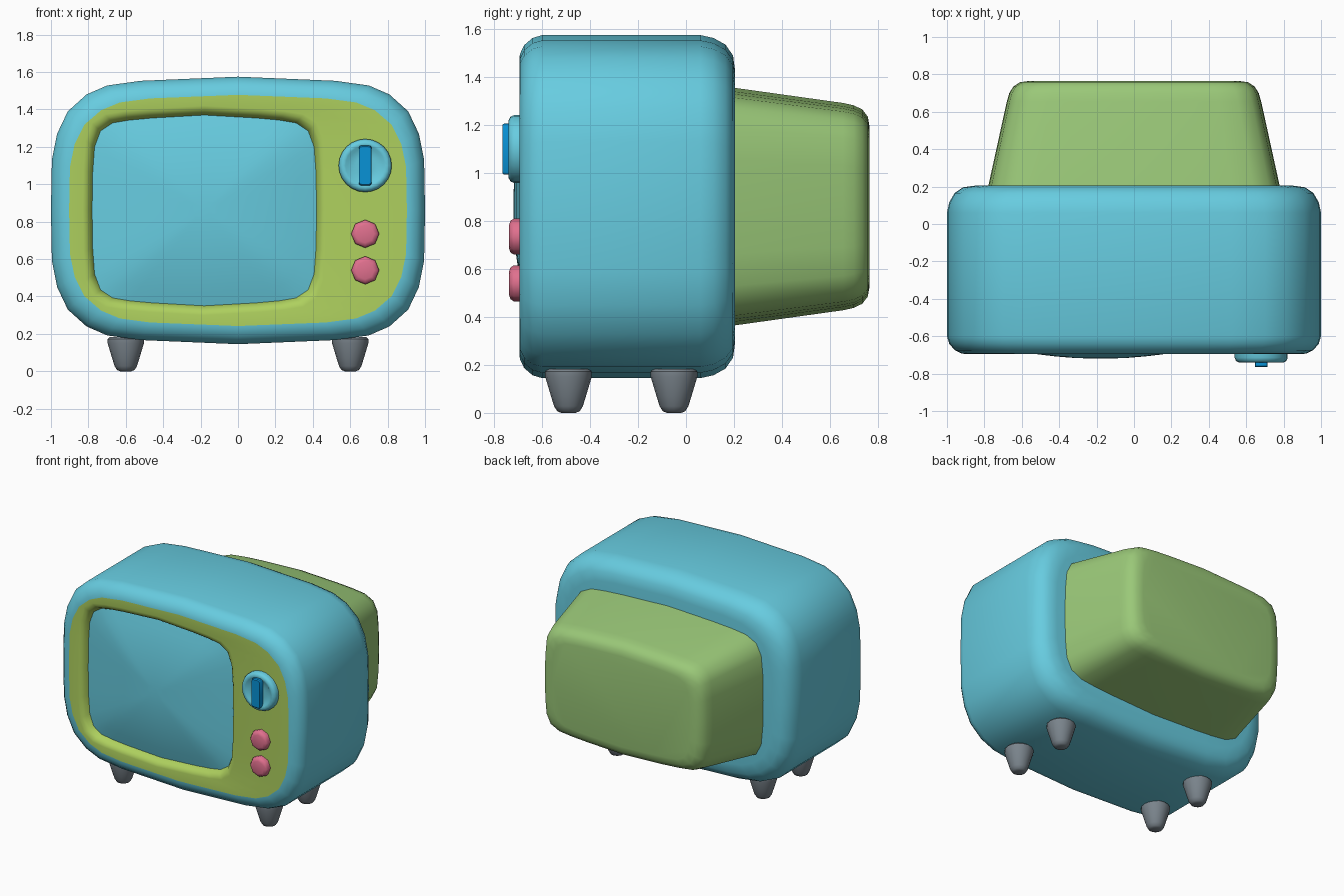
import bpy, math

if "Cube" in bpy.data.objects:
    bpy.data.objects.remove(bpy.data.objects["Cube"])


def material(name, r, g, b):
    m = bpy.data.materials.new(name)
    lin = [((c / 255 + 0.055) / 1.055) ** 2.4 for c in (r, g, b)]
    m.diffuse_color = (*lin, 1)
    m.use_nodes = True
    m.node_tree.nodes["Principled BSDF"].inputs["Base Color"].default_value = m.diffuse_color
    return m


BLUE = material("light blue", 103, 204, 224)
LIME = material("lime green", 174, 208, 94)
GREEN = material("soft green", 154, 200, 120)
PINK = material("pink", 224, 112, 142)
GREY = material("grey", 122, 132, 140)
DEEP = material("deep blue", 8, 146, 214)


def outline(quarter):
    """Mirror a quarter outline into a full counterclockwise loop."""
    top = quarter + [(-x, z) for x, z in reversed(quarter[:-1])]
    return top + [(-x, -z) for x, z in top[1:-1]]


def circle(n, start=0.0):
    return [(math.cos(start + math.tau * i / n), math.sin(start + math.tau * i / n)) for i in range(n)]


def loft(name, shape, rings, mat, upright=False, cap_start=True, cap_end=True, angle=42):
    """Skin rings (u, v centre, depth, u scale, v scale); ordered back to front, or bottom to top."""
    verts, faces, n = [], [], len(shape)
    for cu, cv, d, su, sv in rings:
        for u, v in shape:
            a, b = cu + u * su, cv + v * sv
            verts.append((a, b, d) if upright else (a, d, b))
    for k in range(len(rings) - 1):
        for i in range(n):
            j = (i + 1) % n
            faces.append((k * n + i, k * n + j, k * n + n + j, k * n + n + i))
    if cap_start:
        faces.append(tuple(reversed(range(n))))
    if cap_end:
        faces.append(tuple(range(len(verts) - n, len(verts))))
    me = bpy.data.meshes.new(name)
    me.from_pydata(verts, [], faces)
    me.materials.append(mat)
    me.polygons.foreach_set("use_smooth", [True] * len(me.polygons))
    me.set_sharp_from_angle(angle=math.radians(angle))
    ob = bpy.data.objects.new(name, me)
    bpy.context.collection.objects.link(ob)
    return ob


ZC = 0.86
body_shape = outline([(1, 0), (0.995, 0.27), (0.967, 0.41), (0.91, 0.53), (0.81, 0.62),
                      (0.70, 0.668), (0.52, 0.693), (0, 0.715)])
screen_shape = outline([(0.6, 0), (0.597, 0.2), (0.587, 0.34), (0.555, 0.425), (0.49, 0.468),
                        (0.40, 0.483), (0.28, 0.494), (0, 0.51)])


def body_ring(y, d):
    return (0, ZC, y, 1 - d, 1 - d / 0.715)


def screen_ring(y, d):
    return (-0.18, ZC, y, 1 + d / 0.6, 1 + d / 0.51)


# Cabinet with rounded front and back edges
loft("cabinet", body_shape, [body_ring(*p) for p in (
    (0.205, 0.15), (0.196, 0.085), (0.165, 0.04), (0.115, 0.012), (0.06, 0), (-0.60, 0),
    (-0.64, 0.012), (-0.675, 0.042), (-0.692, 0.078), (-0.695, 0.097))], BLUE, cap_end=False)

# Front panel rolling into the screen opening: bridge outer outline to opening outline
panel = loft("front_panel", screen_shape, [screen_ring(*p) for p in (
    (-0.695, 0), (-0.695, 0.05), (-0.691, 0.032), (-0.675, 0.014), (-0.655, 0.004), (-0.63, -0.006))],
    LIME, cap_start=False, cap_end=False)
_, cz, y, su, sv = body_ring(-0.695, 0.097)
for i, (u, v) in enumerate(body_shape):
    panel.data.vertices[i].co = (u * su, y, cz + v * sv)
panel.data.update()
panel.data.set_sharp_from_angle(angle=math.radians(60))

# Bulging screen
loft("screen", screen_shape, [(-0.18, ZC, -0.72 + 0.075 * t * t, t, t)
                              for t in (1, 0.85, 0.7, 0.55, 0.4, 0.25, 0.1)], BLUE, cap_start=False)

# Tapered rear housing
loft("rear_housing", screen_shape, [(0, ZC, y, w / 0.6, h / 0.51) for y, w, h in (
    (0.765, 0.56, 0.335), (0.758, 0.61, 0.375), (0.735, 0.645, 0.405), (0.70, 0.667, 0.422),
    (0.655, 0.68, 0.432), (0.19, 0.782, 0.497))], GREEN, cap_end=False)

# Dial with a shallow dish and a pointer bar
KX = 0.68
loft("dial", circle(24), [(KX, 1.10, y, r, r) for y, r in (
    (-0.68, 0.142), (-0.715, 0.142), (-0.732, 0.135), (-0.74, 0.12), (-0.738, 0.105),
    (-0.728, 0.092), (-0.726, 0.05))], BLUE)
bar_shape = outline([(0.034, 0.09), (0.031, 0.101), (0.022, 0.107)])
bar_shape = [(sx * x, sz * z) for sx, sz, rev in ((1, 1, 1), (-1, 1, -1), (-1, -1, 1), (1, -1, -1))
             for x, z in [(0.034, 0.095), (0.03, 0.104), (0.02, 0.107)][::rev]]
loft("dial_pointer", bar_shape, [(KX, 1.10, y, s, s) for y, s in (
    (-0.70, 1), (-0.758, 1), (-0.765, 0.94))], DEEP)

# Octagonal push buttons
for name, z in (("upper_button", 0.735), ("lower_button", 0.54)):
    loft(name, circle(8), [(KX, z, y, r, r) for y, r in (
        (-0.68, 0.075), (-0.718, 0.075), (-0.732, 0.066), (-0.738, 0.048))], PINK, angle=50)

# Four tapered feet
for side, x in (("left", -0.6), ("right", 0.6)):
    for end, y in (("front", -0.49), ("back", -0.05)):
        loft(f"{end}_{side}_foot", circle(16), [(x, y, z, r, r) for z, r in (
            (0, 0.03), (0.007, 0.047), (0.028, 0.06), (0.07, 0.073), (0.15, 0.097),
            (0.172, 0.097), (0.183, 0.085))], GREY, upright=True)
